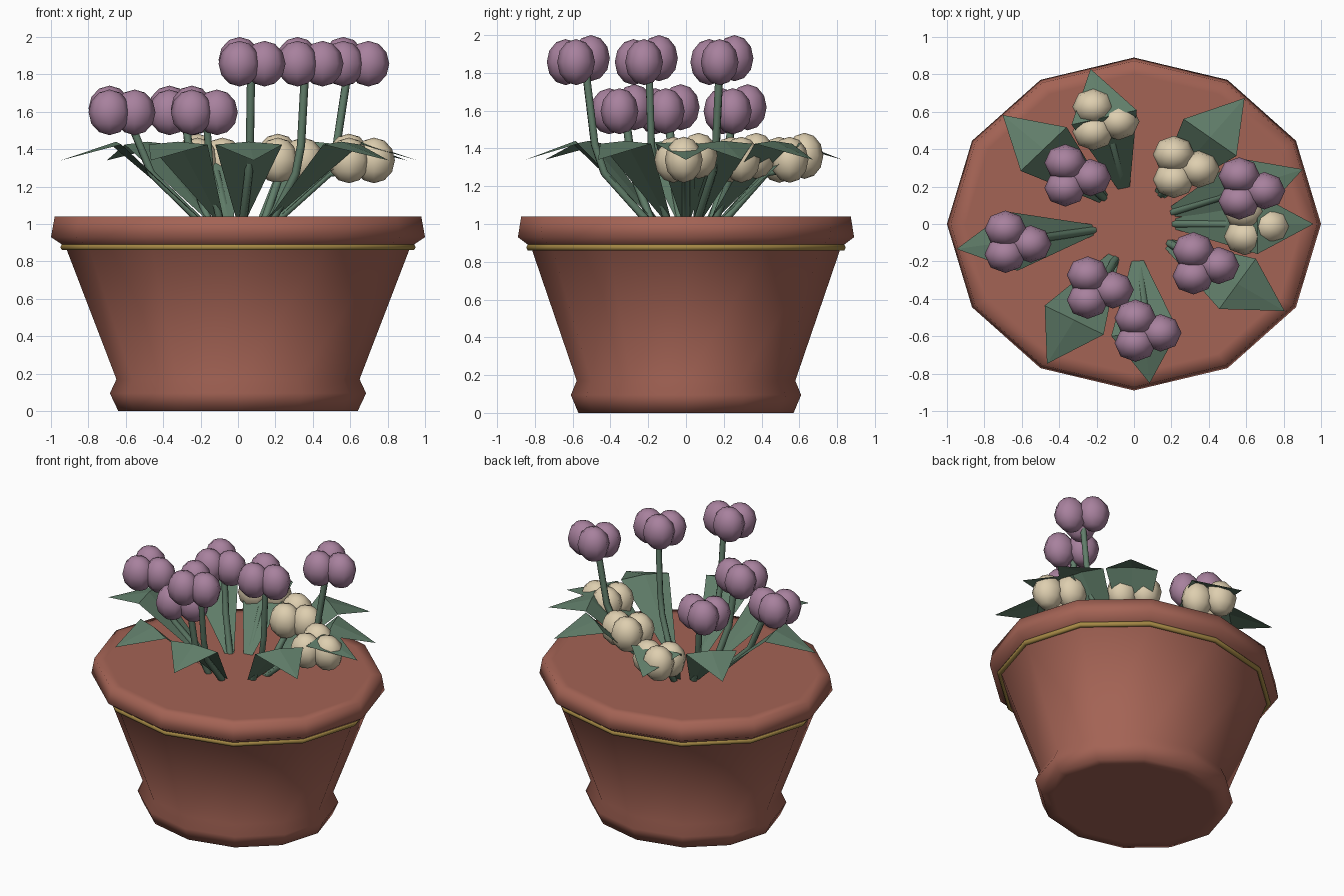
import bpy, bmesh, math
from mathutils import Vector, Matrix

cube = bpy.data.objects.get("Cube")
if cube:
    bpy.data.objects.remove(cube, do_unlink=True)

DEPTH = 0.89   # the whole planter is slightly oval
SIDES = 12


def material(name, color):
    m = bpy.data.materials.new(name)
    m.use_nodes = True
    m.diffuse_color = (*color, 1)
    bsdf = m.node_tree.nodes["Principled BSDF"]
    bsdf.inputs["Base Color"].default_value = (*color, 1)
    bsdf.inputs["Roughness"].default_value = 0.8
    return m


terracotta = material("terracotta", (0.37, 0.125, 0.09))
gold = material("gold", (0.38, 0.25, 0.06))
green = material("leaf green", (0.12, 0.21, 0.145))
purple = material("purple petals", (0.39, 0.22, 0.34))
cream = material("cream petals", (0.73, 0.62, 0.43))


def add_mesh(name, bm, mat, smooth=True):
    bmesh.ops.recalc_face_normals(bm, faces=bm.faces)
    for f in bm.faces:
        f.smooth = smooth
    mesh = bpy.data.meshes.new(name)
    bm.to_mesh(mesh)
    bm.free()
    mesh.materials.append(mat)
    obj = bpy.data.objects.new(name, mesh)
    bpy.context.collection.objects.link(obj)
    return obj


def lathe(name, profile, mat, closed=False):
    """Turn a (radius, height) profile into an oval twelve-sided form."""
    bm = bmesh.new()
    rings = []
    for r, z in profile:
        angles = [math.tau * i / SIDES for i in range(SIDES)]
        rings.append([bm.verts.new((r * math.cos(a), DEPTH * r * math.sin(a), z))
                      for a in angles])
    pairs = list(zip(rings, rings[1:]))
    if closed:
        pairs.append((rings[-1], rings[0]))
    else:
        bm.faces.new(rings[0])
        bm.faces.new(rings[-1])
    for a, b in pairs:
        for i in range(SIDES):
            j = (i + 1) % SIDES
            bm.faces.new((a[i], a[j], b[j], b[i]))
    return add_mesh(name, bm, mat)


# Pot with a flared foot and thick rim, filled to the top
lathe("pot", [(0.56, 0), (0.64, 0), (0.685, 0.095), (0.65, 0.17), (0.915, 0.86),
              (0.94, 0.89), (1.0, 0.93), (0.98, 1.04), (0.9, 1.04)], terracotta)

# Gold band under the rim
band = [(0.932 + 0.018 * math.cos(math.tau * i / 6),
         0.876 + 0.018 * math.sin(math.tau * i / 6)) for i in range(6)]
lathe("gold_band", band, gold, closed=True)


# Blossom: three faceted balls pressed together
def blossom(name, x, y, z, mat):
    bm = bmesh.new()
    for dx, dy, dz in ((-0.067, 0.067, 0.013), (-0.067, -0.067, -0.008),
                       (0.067, -0.012, -0.008)):
        place = (Matrix.Translation((x + dx, y + dy, z + dz))
                 @ Matrix.Diagonal((0.112, 0.1, 0.122, 1)))
        bmesh.ops.create_uvsphere(bm, u_segments=8, v_segments=6, radius=1,
                                  matrix=place)
    add_mesh(name, bm, mat)


# Stem: leans outward from the soil, then straightens towards the blossom
def stem(name, x, y, z):
    out = Vector((x, y, 0))
    base = out.normalized() * 0.21
    points = [base + Vector((0, 0, 1.02)),
              base.lerp(out, 0.62) + Vector((0, 0, 1.27)),
              out * 0.93 + Vector((0, 0, z - 0.06))]
    if z > 1.8:
        points.insert(2, base.lerp(out, 0.76) + Vector((0, 0, 1.42)))
    curve = bpy.data.curves.new(name, "CURVE")
    curve.dimensions = "3D"
    curve.bevel_depth = 0.022
    curve.bevel_resolution = 1
    curve.use_fill_caps = True
    spline = curve.splines.new("POLY")
    spline.points.add(len(points) - 1)
    for p, co in zip(spline.points, points):
        p.co = (*co, 1)
    curve.materials.append(green)
    obj = bpy.data.objects.new(name, curve)
    bpy.context.collection.objects.link(obj)
    bpy.ops.object.select_all(action="DESELECT")
    obj.select_set(True)
    bpy.context.view_layer.objects.active = obj
    bpy.ops.object.convert(target="MESH")


# Leaf: rising blade that widens, then a pointed tip folded outward
def leaf(name, degrees):
    a = math.radians(degrees)

    def point(bm, r, side, z):
        x = r * math.cos(a) - side * math.sin(a)
        y = r * math.sin(a) + side * math.cos(a)
        return bm.verts.new((x, y * DEPTH, z))

    bm = bmesh.new()
    rows = []
    for r, half, z, ridge in ((0.2, 0.025, 1.02, 0), (0.66, 0.18, 1.425, 0.015)):
        rows.append([point(bm, r, -half, z), point(bm, r, 0, z + ridge),
                     point(bm, r, half, z)])
    tip = point(bm, 0.96, 0, 1.34)
    low, high = rows
    for i in range(2):
        bm.faces.new((low[i], low[i + 1], high[i + 1], high[i]))
        bm.faces.new((high[i], high[i + 1], tip))
    add_mesh(name, bm, green, smooth=False)


TALL, MEDIUM, SHORT = 1.865, 1.605, 1.348
flowers = [
    (0.075, -0.57, TALL), (0.385, -0.21, TALL), (0.63, 0.19, TALL),
    (-0.30, 0.26, MEDIUM), (-0.62, -0.095, MEDIUM), (-0.18, -0.34, MEDIUM),
    (-0.15, 0.56, SHORT), (0.28, 0.305, SHORT), (0.66, 0.0, SHORT),
]
for n, (x, y, z) in enumerate(flowers, 1):
    blossom(f"blossom_{n}", x, y, z, cream if z == SHORT else purple)
    stem(f"stem_{n}", x, y, z)

for n, degrees in enumerate((0, 20, 52, 104, 137, 189, 241, 275, 327), 1):
    leaf(f"leaf_{n}", degrees)
